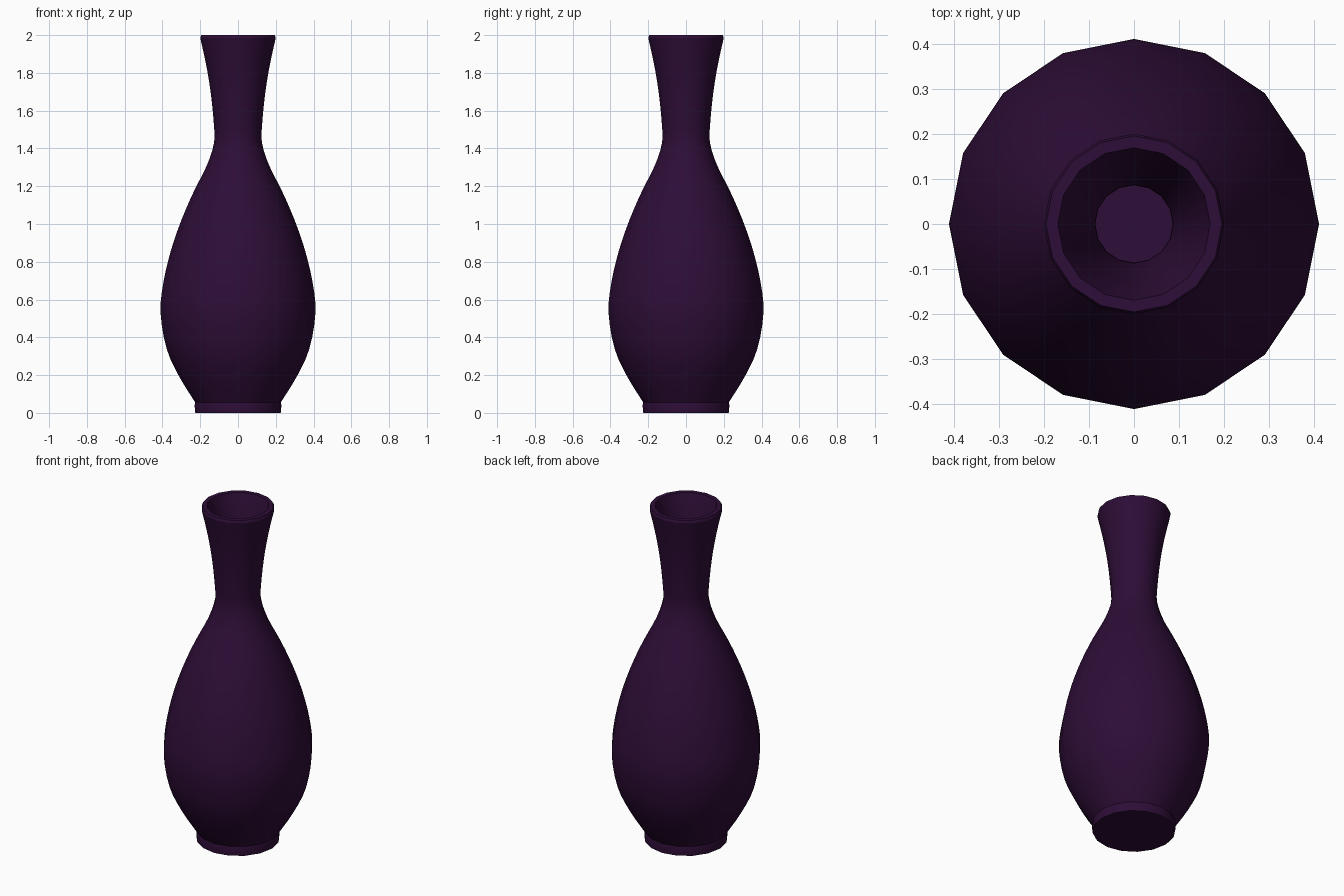
import bpy, bmesh, math

if "Cube" in bpy.data.objects:
    bpy.data.objects.remove(bpy.data.objects["Cube"])

SIDES = 16
WALL = 0.038


def smooth_profile(pts, steps=3):
    """Catmull-Rom curve through (radius, height) points."""
    out = []
    ext = [pts[0]] + pts + [pts[-1]]
    for a, b, c, d in zip(ext, ext[1:], ext[2:], ext[3:]):
        for i in range(steps):
            t = i / steps
            out.append(tuple(0.5 * (2 * q + (r - p) * t + (2 * p - 5 * q + 4 * r - s) * t**2
                                    + (3 * q - p - 3 * r + s) * t**3)
                             for p, q, r, s in zip(a, b, c, d)))
    return out + [pts[-1]]


def lathe(name, profile, mat):
    """Revolve a profile and close it with a centre fan at each end."""
    bm = bmesh.new()
    rings = []
    for r, z in profile:
        rings.append([bm.verts.new((r * math.cos(k * math.tau / SIDES),
                                    r * math.sin(k * math.tau / SIDES), z))
                      for k in range(SIDES)])
    for lo, hi in zip(rings, rings[1:]):
        for k in range(SIDES):
            n = (k + 1) % SIDES
            bm.faces.new((lo[k], lo[n], hi[n], hi[k]))
    bm.faces.new(rings[0][::-1])
    bm.faces.new(rings[-1])
    bmesh.ops.recalc_face_normals(bm, faces=bm.faces)
    mesh = bpy.data.meshes.new(name)
    bm.to_mesh(mesh)
    bm.free()
    mesh.materials.append(mat)
    obj = bpy.data.objects.new(name, mesh)
    bpy.context.collection.objects.link(obj)
    bpy.context.view_layer.objects.active = obj
    obj.select_set(True)
    bpy.ops.object.shade_smooth_by_angle(angle=math.radians(30))
    return obj


glaze = bpy.data.materials.new("dark_purple_glaze")
glaze.diffuse_color = (0.027, 0.004, 0.038, 1)
glaze.use_nodes = True
glaze.node_tree.nodes["Principled BSDF"].inputs["Base Color"].default_value = glaze.diffuse_color

# Belly, neck and flared mouth
body = smooth_profile([(0.226, 0.055), (0.31, 0.19), (0.378, 0.34), (0.41, 0.53),
                       (0.395, 0.69), (0.355, 0.86), (0.30, 1.02), (0.235, 1.17),
                       (0.165, 1.31), (0.127, 1.43), (0.128, 1.53), (0.145, 1.70),
                       (0.17, 1.85), (0.2, 1.985)])
# Foot ring below the belly, rim, then the inner wall down to the floor
foot = [(0.226, 0.0), (0.23, 0.04)]
rim = [(0.195, 2.0), (0.169, 2.0)]
inner = [(r - WALL, z) for r, z in reversed(body[:-1])]
lathe("vase", foot + body + rim + inner, glaze)
